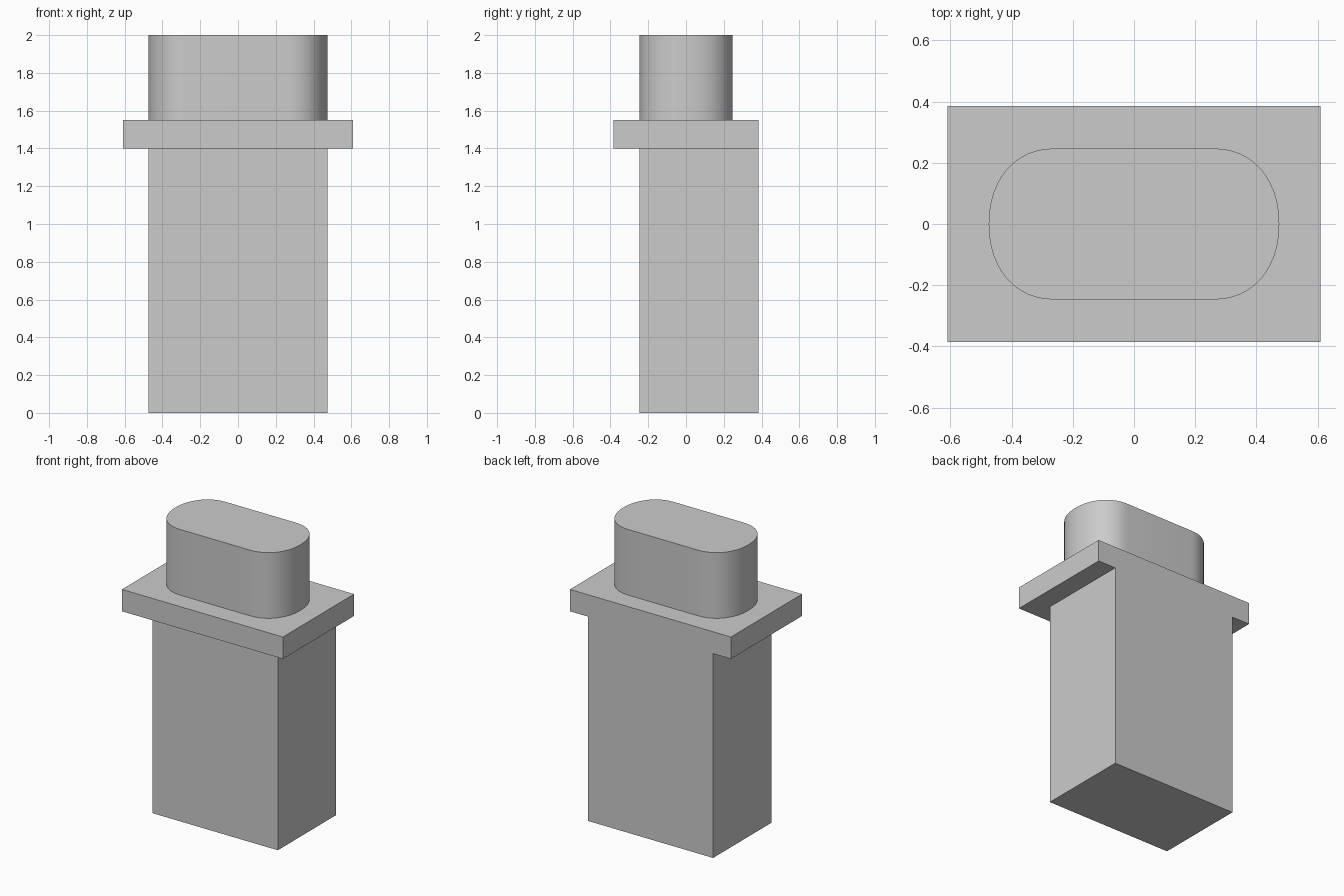
import bpy, bmesh, math

old = bpy.data.objects.get("Cube")
if old:
    bpy.data.objects.remove(old, do_unlink=True)

# Single grey material
grey = bpy.data.materials.new("plain_grey")
grey.use_nodes = True
colour = (0.6, 0.6, 0.6, 1)
grey.diffuse_color = colour
grey.node_tree.nodes["Principled BSDF"].inputs["Base Color"].default_value = colour


def prism(name, outline, z0, z1):
    """Extrude a closed outline from z0 to z1."""
    bm = bmesh.new()
    base = bm.faces.new([bm.verts.new((x, y, z0)) for x, y in outline])
    top = bmesh.ops.extrude_face_region(bm, geom=[base], use_keep_orig=True)["geom"]
    for v in top:
        if isinstance(v, bmesh.types.BMVert):
            v.co.z = z1
    bmesh.ops.recalc_face_normals(bm, faces=bm.faces)
    mesh = bpy.data.meshes.new(name)
    bm.to_mesh(mesh)
    bm.free()
    mesh.materials.append(grey)
    obj = bpy.data.objects.new(name, mesh)
    bpy.context.collection.objects.link(obj)
    return obj


def rectangle(x, y0, y1):
    return [(-x, y0), (x, y0), (x, y1), (-x, y1)]


def rounded_slot(x, y, straight, power, steps=24):
    """Straight sides with slightly full, rounded ends."""
    end = []
    for i in range(steps + 1):
        a = math.pi * (i / steps - 0.5)
        c, s = max(math.cos(a), 0), math.sin(a)
        end.append((straight + (x - straight) * c ** (2 / power),
                    math.copysign(y * abs(s) ** (2 / power), s)))
    return end + [(-px, -py) for px, py in end]


# Block, offset so its back is flush with the flange
prism("body_block", rectangle(0.475, -0.247, 0.385), 0, 1.4)
# Wide plate
prism("flange", rectangle(0.61, -0.385, 0.385), 1.4, 1.55)
# Rounded top plug
plug = prism("top_plug", rounded_slot(0.475, 0.247, 0.26, 2.15), 1.55, 2)

# Smooth the plug's curved wall, keep its rims sharp
bpy.ops.object.select_all(action="DESELECT")
plug.select_set(True)
bpy.context.view_layer.objects.active = plug
bpy.ops.object.shade_smooth_by_angle(angle=math.radians(35))
